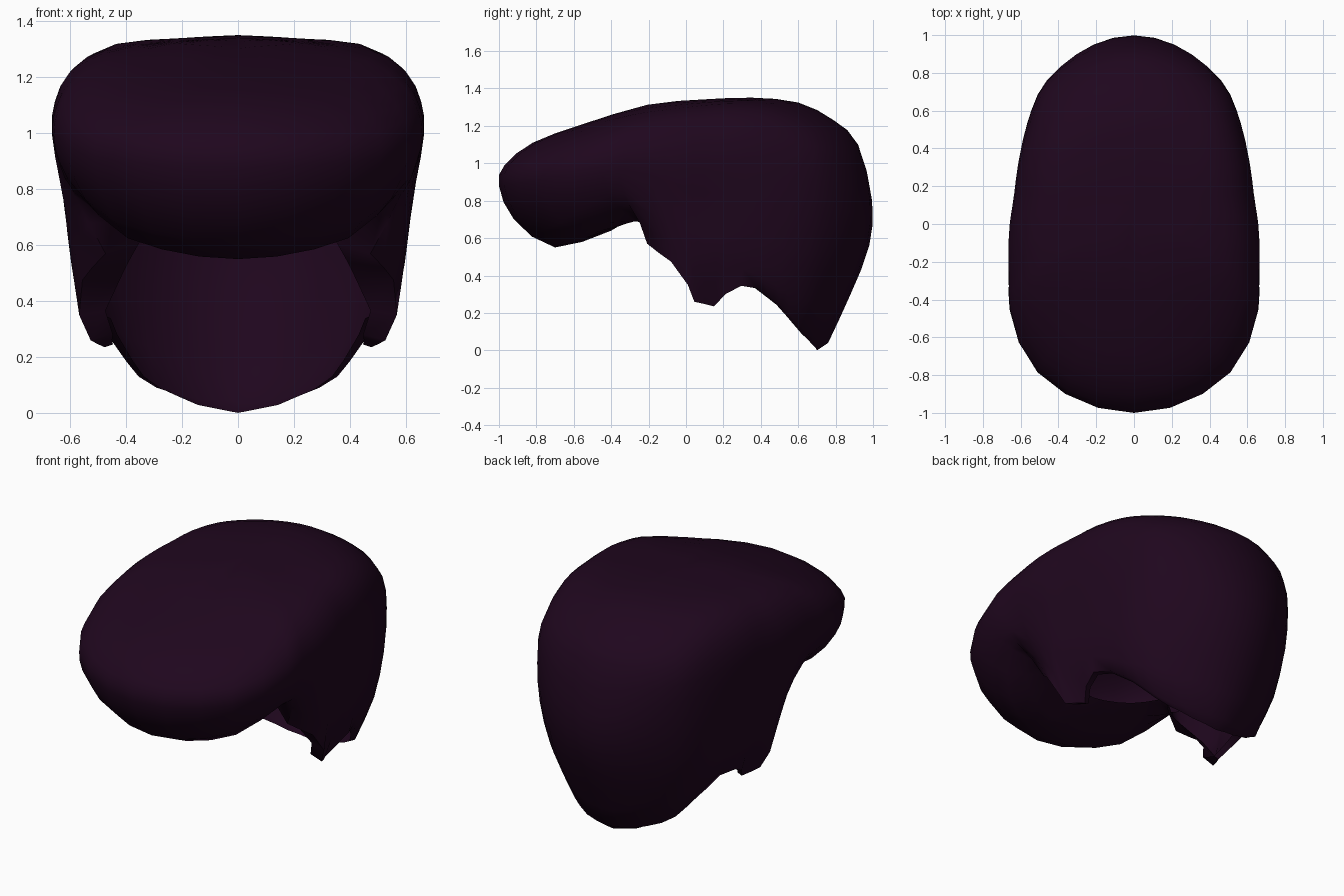
import bpy, bmesh, math

if "Cube" in bpy.data.objects:
    bpy.data.objects.remove(bpy.data.objects["Cube"])

# Hair shell: sections (radius, height) from crown downwards, by azimuth from the front
CENTRE_Y, CROWN_Z = 0.1, 1.342
SECTIONS = {
    0:   [(.65, 1.21), (.92, 1.11), (1.07, .99), (1.10, .88), (1.02, .70), (.80, .55)],
    30:  [(.64, 1.22), (.87, 1.12), (1.0, 1.01), (1.02, .91), (.96, .77), (.79, .625)],
    50:  [(.60, 1.26), (.77, 1.17), (.84, 1.08), (.86, .99), (.83, .89), (.74, .78)],
    62:  [(.55, 1.28), (.68, 1.20), (.735, 1.11), (.75, 1.02), (.72, .88), (.67, .75)],
    90:  [(.45, 1.31), (.575, 1.24), (.635, 1.11), (.64, .95), (.61, .73), (.59, .50)],
    110: [(.46, 1.32), (.59, 1.24), (.645, 1.11), (.65, .95), (.635, .75), (.61, .53)],
    128: [(.48, 1.32), (.63, 1.24), (.70, 1.10), (.715, .92), (.705, .70), (.66, .42)],
    145: [(.49, 1.32), (.67, 1.23), (.78, 1.09), (.805, .90), (.79, .66), (.73, .40)],
    180: [(.50, 1.325), (.69, 1.23), (.82, 1.10), (.895, .80), (.88, .56), (.78, .30)],
}
# Lower edge: azimuth, radius, height (fringe, temple, sideburn, ear notch, nape)
RIM = [(0, .50, .64), (30, .54, .66), (50, .58, .69), (55, .54, .68), (57, .565, .57),
       (72, .585, .475), (81, .575, .35), (84, .53, .26), (96, .48, .235), (102, .53, .30),
       (110, .57, .345), (120, .57, .33), (133, .60, .24), (145, .62, .13),
       (152, .62, .09), (166, .64, .05), (180, .66, .04)]
# Edge turned inward: azimuth, inward distance, rise
LIP = [(0, .05, .03), (50, .12, .03), (57, .145, .04), (72, .14, .0), (84, .08, .02),
       (96, .03, .01), (110, .05, .01), (150, .03, 0), (180, .06, -.04)]


def hermite(xs, ys, x, flat_ends=False):
    """Smooth curve through (xs, ys)."""
    n = len(xs)
    i = max(0, min(n - 2, sum(v <= x for v in xs) - 1))

    def slope(k):
        if flat_ends and k in (0, n - 1):
            return 0
        a, b = max(k - 1, 0), min(k + 1, n - 1)
        return (ys[b] - ys[a]) / (xs[b] - xs[a])

    h = xs[i + 1] - xs[i]
    t = (x - xs[i]) / h
    return ((2*t**3 - 3*t**2 + 1) * ys[i] + (t**3 - 2*t**2 + t) * h * slope(i)
            + (3*t**2 - 2*t**3) * ys[i + 1] + (t**3 - t**2) * h * slope(i + 1))


def linear(table, x):
    """Straight-line lookup in a table of (x, a, b)."""
    for p, q in zip(table, table[1:]):
        if x <= q[0]:
            t = (x - p[0]) / (q[0] - p[0])
            return [p[c] + (q[c] - p[c]) * t for c in (1, 2)]


keys = list(SECTIONS)


def section(fold):
    """Radius and height lists from crown to inner lip at one azimuth."""
    pts = [[hermite(keys, [SECTIONS[k][s][c] for k in keys], fold, True) for c in (0, 1)]
           for s in range(6)]
    rim, lip = linear(RIM, fold), linear(LIP, fold)
    shoulder = [pts[0][0] * .5, 1.303 + .048 * (fold / 180) ** .7]
    pts = [[0, CROWN_Z], shoulder] + pts + [rim]
    steps = list(range(len(pts)))
    params = [i / 2 for i in range(1, 2 * len(pts) - 1)]
    out = [[hermite(steps, [p[c] for p in pts], t) for c in (0, 1)] for t in params]
    return out + [[rim[0] - lip[0], rim[1] + lip[1]]]


half = [0, 10, 20, 30, 40, 50, 55, 57, 65, 72, 81, 84, 90, 96, 102, 110, 120, 128, 133,
        139, 145, 152, 159, 166, 173, 180]
azimuths = half + [360 - a for a in reversed(half[1:-1])]

bm = bmesh.new()
crown = bm.verts.new((0, CENTRE_Y, CROWN_Z))
columns = []
for a in azimuths:
    ang = math.radians(a)
    columns.append([bm.verts.new((r * math.sin(ang), CENTRE_Y - r * math.cos(ang), max(z, 0)))
                    for r, z in section(min(a, 360 - a))])
for i, col in enumerate(columns):
    nxt = columns[(i + 1) % len(columns)]
    bm.faces.new((crown, col[0], nxt[0]))
    for j in range(len(col) - 1):
        bm.faces.new((col[j], col[j + 1], nxt[j + 1], nxt[j]))
mesh = bpy.data.meshes.new("hair")
bm.to_mesh(mesh)
bm.free()

hair = bpy.data.objects.new("hair", mesh)
bpy.context.collection.objects.link(hair)
mat = bpy.data.materials.new("dark plum")
mat.diffuse_color = (.0135, .002, .0125, 1)
mat.use_nodes = True
mat.node_tree.nodes["Principled BSDF"].inputs["Base Color"].default_value = mat.diffuse_color
mesh.materials.append(mat)
bpy.context.view_layer.objects.active = hair
hair.select_set(True)
bpy.ops.object.shade_smooth_by_angle(angle=math.radians(60))
